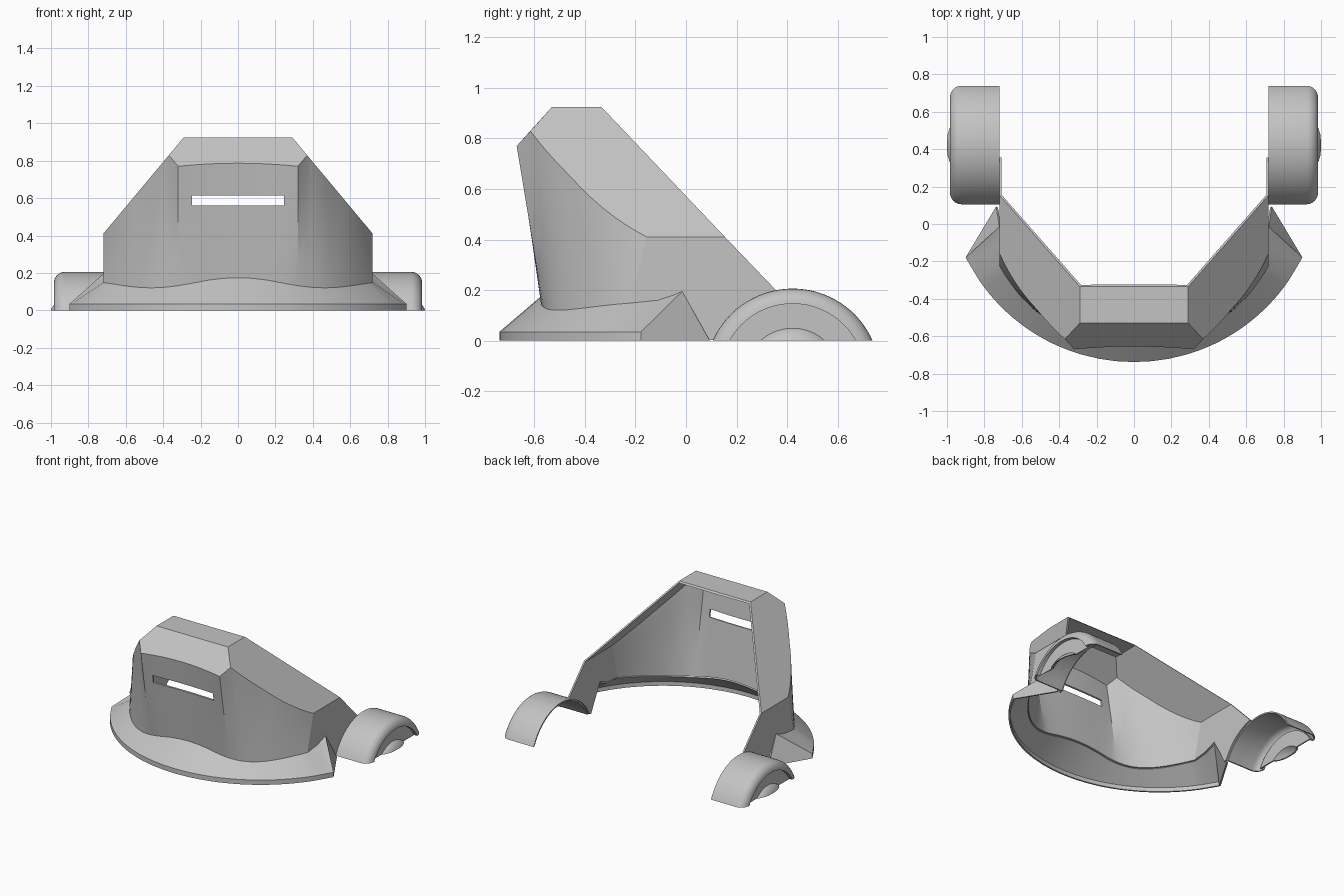
import bpy, bmesh
from math import sqrt, asin, acos, atan2, hypot, sin, cos, pi
from mathutils import Vector

if "Cube" in bpy.data.objects:
    bpy.data.objects.remove(bpy.data.objects["Cube"], do_unlink=True)

grey = bpy.data.materials.new("plain grey")
grey.use_nodes = True
grey.diffuse_color = (0.55, 0.55, 0.55, 1)
grey.node_tree.nodes["Principled BSDF"].inputs["Base Color"].default_value = (0.55, 0.55, 0.55, 1)

SIDE, SHOULDER, ROOF, ROOF_X = 0.72, 0.41, 0.925, 0.29
CREASE, CORNER, SLOT_X = 0.32, 0.37, 0.245
SKIRT_R, SKIRT_Y, SKIRT_Z = 1.003, 0.265, 0.035
AXLE_Y, AXLE_Z, ARCH_R = 0.422, -0.14, 0.346


def shell(name, polys, centre, thickness, angle):
    """Weld polygons, mirror them across x, thicken inwards and shade."""
    bm = bmesh.new()
    for poly in polys:
        bm.faces.new([bm.verts.new(p) for p in poly])
    bmesh.ops.remove_doubles(bm, verts=bm.verts, dist=0.0005)
    bmesh.ops.recalc_face_normals(bm, faces=bm.faces)
    bm.normal_update()
    outward = sum(f.normal.dot(f.calc_center_median() - Vector(centre)) * f.calc_area() for f in bm.faces)
    if outward < 0:
        bmesh.ops.reverse_faces(bm, faces=bm.faces)
    mesh = bpy.data.meshes.new(name)
    bm.to_mesh(mesh)
    bm.free()
    mesh.materials.append(grey)
    ob = bpy.data.objects.new(name, mesh)
    bpy.context.collection.objects.link(ob)
    ob.modifiers.new("mirror", 'MIRROR').merge_threshold = 0.0005
    wall = ob.modifiers.new("wall", 'SOLIDIFY')
    wall.thickness, wall.offset = thickness, -1
    bpy.ops.object.select_all(action='DESELECT')
    ob.select_set(True)
    bpy.context.view_layer.objects.active = ob
    bpy.ops.object.convert(target='MESH')
    for v in ob.data.vertices:
        v.co.z = max(v.co.z, 0)
    bpy.ops.object.shade_smooth_by_angle(angle=angle * pi / 180)
    return ob


def strips(rows):
    """Quads between neighbouring rows of points."""
    return [(a[i], a[i + 1], b[i + 1], b[i])
            for a, b in zip(rows, rows[1:]) for i in range(len(a) - 1)]


# Hood outline rules
def back_y(z):
    return -0.335 + (ROOF - z) * 0.95


def base_point(x):
    """Foot of the front wall, flat in the middle, lying on the skirt's cone."""
    d = max(0, x - 0.2)
    y = -0.575 + d * d * (0.6 + 1.35 * d)
    return Vector((x, y, SKIRT_Z + 0.87 * (1 - hypot(x, y - SKIRT_Y))))


def top_point(x):
    """Upper edge of the front wall, on the chamfer or the slanted shoulder."""
    if x <= CREASE:
        y = -0.655 - 0.015 * (x / CREASE) ** 2
        return Vector((x, y, 0.77 + (y + 0.67) * 1.107))
    z = SHOULDER + (SIDE - x) * (ROOF - SHOULDER) / (SIDE - ROOF_X)
    round_y = -0.552 - 0.152 * z + 0.794 - sqrt(0.794 ** 2 - x * x)
    return Vector((x, round_y - 0.029 * max(0, 1 - (x - CORNER) / 0.15), z))


# Curved front: straight rulings from foot to top, viewing slot left open
xs = [0, 0.08, 0.16, SLOT_X, 0.285, CREASE, CORNER]
xs += [CORNER + (SIDE - CORNER) * i / 16 for i in range(1, 17)]
columns = []
for x in xs:
    low, top = base_point(x), top_point(x)
    height = top.z - low.z if x <= CREASE else top_point(CREASE).z - base_point(CREASE).z
    foot = low.z if x <= CREASE else base_point(CREASE).z
    steps = [0] + [(z - foot) / height for z in (0.25, 0.4, 0.5, 0.56, 0.615, 0.7)] + [1]
    columns.append([low.lerp(top, t) for t in steps])

faces = []
for a, b in zip(columns, columns[1:]):
    for i in range(len(a) - 1):
        if not (i == 4 and b[0].x <= SLOT_X + 0.001):
            faces.append((a[i], a[i + 1], b[i + 1], b[i]))

# Chamfer, roof and slanted shoulder
rim = [c[-1] for c in columns]
cut = xs.index(CORNER)
roof_front, roof_back = (ROOF_X, -0.53, ROOF), (ROOF_X, back_y(ROOF), ROOF)
shoulder_back = (SIDE, back_y(SHOULDER), SHOULDER)
faces.append(rim[:cut + 1] + [roof_front, (0, -0.53, ROOF)])
faces.append([(0, -0.53, ROOF), roof_front, roof_back, (0, back_y(ROOF), ROOF)])
faces.append(rim[cut:] + [shoulder_back, roof_back, roof_front])

# Upright side, cut to fit the wheel cover
side_foot = [Vector((SIDE, -0.11, 0.16)), Vector((SIDE, -0.05, 0.18))]
peak = Vector((SIDE, -0.015, 0.195))
side = list(reversed(columns[-1])) + side_foot + [peak, (SIDE, 0.088, 0)]
for i in range(9):
    y = 0.107 + 0.249 * i / 8
    side.append((SIDE, y, max(0, AXLE_Z + sqrt(ARCH_R ** 2 - (y - AXLE_Y) ** 2))))
faces.append(side + [shoulder_back])
hood = shell("hood", faces, (0, 0.2, 0.2), 0.012, 22)

# Trim the thickness of the open back to one sloping plane
for v in hood.data.vertices:
    if v.co.z > 0.21 and abs(v.co.y - back_y(v.co.z)) < 0.03:
        v.co.y = back_y(v.co.z)

# Sloping skirt around the front, with triangular ends
END = asin(0.9 / SKIRT_R)
inner = [c[0] for c in columns] + side_foot + [peak]
rows = []
for i, p in enumerate(inner):
    a = END - 0.004 * (len(inner) - 1 - i)
    a = min(a, atan2(p.x, SKIRT_Y - p.y))
    x, y = SKIRT_R * sin(a), SKIRT_Y - SKIRT_R * cos(a)
    rows.append([p, Vector((x, y, SKIRT_Z)), Vector((x, y, 0))])
faces = strips(rows)
faces.append([peak, rows[-1][1], rows[-1][2], (0.737, 0.094, 0)])
shell("skirt", faces, (0, 0, -0.5), 0.012, 30)

# Wheel covers: turned profile of (radius, x), kept above the ground
profile = [(ARCH_R, 0.72), (ARCH_R, 0.82), (ARCH_R, 0.925)]
profile += [(0.286 + 0.06 * cos(t * pi / 12), 0.925 + 0.06 * sin(t * pi / 12)) for t in range(1, 7)]
profile += [(0.286, 0.96), (0.189, 0.96), (0.18, 0.974), (0.165, 0.987), (0.15, 0.997), (0.1405, 1.0)]
rows = []
for r, x in profile:
    half = acos(-AXLE_Z / r)
    angles = [half * (i / 16 - 1) for i in range(33)]
    rows.append([Vector((x, AXLE_Y + r * sin(a), AXLE_Z + r * cos(a))) for a in angles])
shell("wheel_covers", strips(rows), (0.72, AXLE_Y, AXLE_Z), 0.01, 30)
